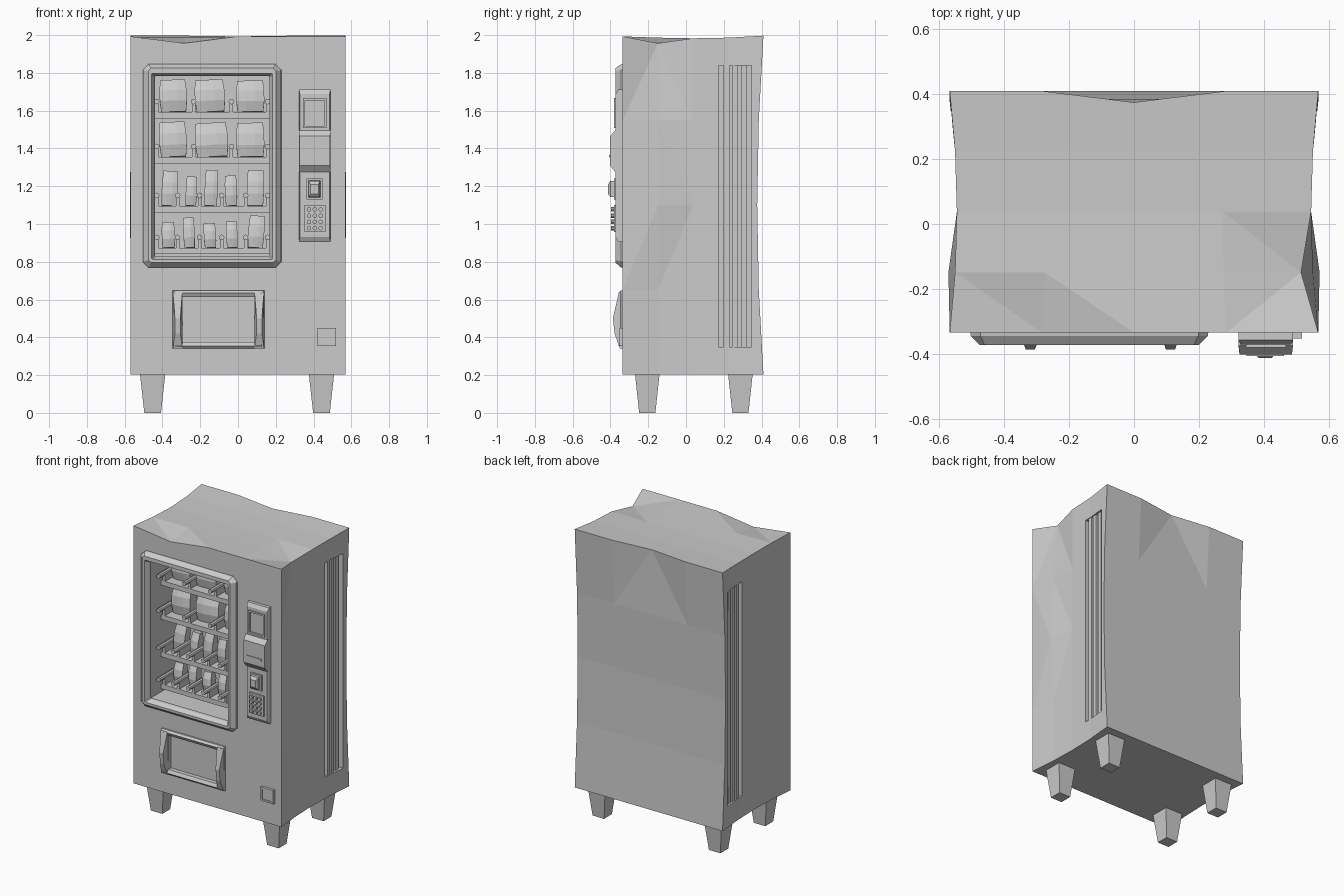
import bpy, bmesh, math, random
from mathutils import Matrix, Vector

random.seed(4)
if "Cube" in bpy.data.objects:
    bpy.data.objects.remove(bpy.data.objects["Cube"])

GREY = 0.6
mat = bpy.data.materials.new("plain_grey")
mat.use_nodes = True
mat.diffuse_color = (GREY, GREY, GREY, 1)
bsdf = next(n for n in mat.node_tree.nodes if n.type == 'BSDF_PRINCIPLED')
bsdf.inputs["Base Color"].default_value = (GREY, GREY, GREY, 1)
bsdf.inputs["Roughness"].default_value = 0.8


def finish(name, bm):
    bmesh.ops.recalc_face_normals(bm, faces=bm.faces)
    me = bpy.data.meshes.new(name)
    bm.to_mesh(me)
    bm.free()
    me.materials.append(mat)
    ob = bpy.data.objects.new(name, me)
    bpy.context.collection.objects.link(ob)
    return ob


def box(name, x, y, z, taper=1.0):
    """Box from (min, max) pairs; taper scales its lower end."""
    bm = bmesh.new()
    bmesh.ops.create_cube(bm, size=1)
    for v in bm.verts:
        k = taper if v.co.z < 0 else 1
        v.co = [(a + b) / 2 + c * (b - a) * s
                for (a, b), c, s in zip((x, y, z), v.co, (k, k, 1))]
    return finish(name, bm)


def loft(name, sections, ring=False):
    """Skin of (x0, x1, z0, z1, y, corner cut) outlines, nested front to back."""
    bm = bmesh.new()
    loops = []
    for x0, x1, z0, z1, y, c in sections:
        pts = [(x0 + c, z0), (x1 - c, z0), (x1, z0 + c), (x1, z1 - c),
               (x1 - c, z1), (x0 + c, z1), (x0, z1 - c), (x0, z0 + c)]
        loops.append([bm.verts.new((px, y, pz)) for px, pz in pts])
    pairs = list(zip(loops, loops[1:]))
    if ring:
        pairs.append((loops[-1], loops[0]))
    else:
        bm.faces.new(loops[0])
        bm.faces.new(loops[-1])
    for a, b in pairs:
        for i in range(8):
            j = (i + 1) % 8
            bm.faces.new((a[i], a[j], b[j], b[i]))
    bmesh.ops.remove_doubles(bm, verts=bm.verts, dist=0.00005)
    return finish(name, bm)


def cylinder(name, centre, radius, length, sides=10):
    """Cylinder lying along y."""
    bm = bmesh.new()
    m = Matrix.Translation(centre) @ Matrix.Rotation(math.pi / 2, 4, 'X')
    bmesh.ops.create_cone(bm, cap_ends=True, segments=sides, radius1=radius,
                          radius2=radius, depth=length, matrix=m)
    return finish(name, bm)


def carve(ob, cutter):
    mod = ob.modifiers.new("cut", 'BOOLEAN')
    mod.operation = 'DIFFERENCE'
    mod.solver = 'EXACT'
    mod.object = cutter
    bpy.context.view_layer.objects.active = ob
    bpy.ops.object.modifier_apply(modifier=mod.name)
    bpy.data.objects.remove(cutter)


# Cabinet: warped box with pinched sides, hollow back and dented top edges
bm = bmesh.new()
bmesh.ops.create_cube(bm, size=2)
bmesh.ops.subdivide_edges(bm, edges=bm.edges, cuts=3, use_grid_fill=True)
for v in bm.verts:
    u, w, t = v.co
    x = u * (0.568 - 0.022 * (1 - w * w))
    y = 0.0375 + w * 0.3725
    z = 1.1 + t * 0.897
    if w > 0.9:
        y -= 0.033 * (1 - t * t)
    if t > 0.9:
        z -= 0.014 * (1 - w * w)
        if w < -0.9:
            z -= 0.004
            if abs(u + 0.5) < 0.1:
                z -= 0.036
        if u > 0.9 and abs(w + 0.5) < 0.1:
            x, z = 0.515, 1.957
        if w > 0.9 and abs(u) < 0.1:
            y, z = 0.375, 1.993
    if abs(u) > 0.9 and abs(w + 0.5) < 0.1 and abs(t) < 0.2:
        x = u * 0.572
    v.co = (x, y, z)
bmesh.ops.triangulate(bm, faces=bm.faces)
cabinet = finish("cabinet", bm)
carve(cabinet, box("display_cutter", (-0.455, 0.182), (-0.45, 0.0), (0.815, 1.795)))
carve(cabinet, box("hatch_cutter", (-0.294, 0.087), (-0.45, -0.315), (0.376, 0.613)))

# Side vents with upright slats
for s, side in ((1, "left"), (-1, "right")):
    def span(a, b):
        return tuple(sorted((s * a, s * b)))
    carve(cabinet, box("vent_cutter", span(0.52, 0.7), (0.172, 0.347), (0.35, 1.84)))
    for y in (0.214, 0.26, 0.306):
        box(f"{side}_vent_slat", span(0.515, 0.547), (y - 0.015, y + 0.015), (0.345, 1.845))

# Legs
for x in (-0.452, 0.442):
    for y in (-0.205, 0.288):
        box("leg", (x - 0.068, x + 0.068), (y - 0.066, y + 0.066), (0, 0.215), 0.65)

# Display window frame
loft("window_frame", [
    (-0.505, 0.23, 0.767, 1.847, -0.325, 0.03),
    (-0.503, 0.228, 0.77, 1.845, -0.345, 0.03),
    (-0.475, 0.2, 0.795, 1.825, -0.373, 0.015),
    (-0.457, 0.183, 0.812, 1.798, -0.373, 0.005),
    (-0.44, 0.167, 0.828, 1.783, -0.345, 0.005),
    (-0.44, 0.167, 0.828, 1.783, -0.325, 0.005)], ring=True)


def packet(x, z0, width, height, depth, tilt, lean):
    """Soft packet, fat in the middle and thin at its top and bottom."""
    bm = bmesh.new()
    bmesh.ops.create_cube(bm, size=2)
    bmesh.ops.subdivide_edges(bm, edges=bm.edges, cuts=2, use_grid_fill=True)
    for v in bm.verts:
        u, w, t = v.co
        v.co = (u * width / 2 * (1 - 0.1 * t * t),
                w * depth / 2 * (1.1 - 0.5 * t * t) * (1 - 0.2 * u * u),
                (t + 1) * height / 2)
    turn = Matrix.Rotation(tilt, 4, 'Y') @ Matrix.Rotation(lean, 4, 'X')
    bm.transform(Matrix.Translation(Vector((x, -0.11, z0))) @ turn)
    finish("packet", bm)


# Shelves with divider rails; each packet is (x, width, height)
wide = (-0.43, -0.235, -0.035, 0.157)
narrow = (-0.43, -0.32, -0.203, -0.087, 0.04, 0.157)
rows = [
    (1.592, wide, [(-0.34, 0.145, 0.17), (-0.145, 0.16, 0.17), (0.066, 0.15, 0.165)]),
    (1.354, wide, [(-0.34, 0.145, 0.185), (-0.135, 0.175, 0.18), (0.066, 0.15, 0.18)]),
    (1.095, narrow, [(-0.367, 0.085, 0.185), (-0.25, 0.06, 0.155), (-0.145, 0.07, 0.19),
                     (-0.034, 0.065, 0.16), (0.092, 0.09, 0.19)]),
    (0.873, narrow, [(-0.367, 0.07, 0.135), (-0.256, 0.06, 0.16), (-0.145, 0.065, 0.13),
                     (-0.03, 0.06, 0.14), (0.092, 0.085, 0.17)]),
]
for top, rails, packets in rows:
    box("shelf", (-0.45, 0.175), (-0.2, 0.005), (top - 0.033, top))
    for x in rails:
        cylinder("rail", (x, -0.13, top + 0.056), 0.015, 0.26, 8)
        box("rail_fin", (x - 0.009, x + 0.009), (-0.2, 0.0), (top - 0.005, top + 0.05))
    for x, width, height in packets:
        depth = 0.09 if width > 0.1 else 0.07
        packet(x, top, width, height, depth, random.uniform(-0.07, 0.07), -0.12)

# Collection hatch: frame, flap and pointed side cheeks
loft("hatch_frame", [
    (-0.347, 0.14, 0.339, 0.65, -0.325, 0),
    (-0.345, 0.138, 0.342, 0.648, -0.345, 0),
    (-0.33, 0.123, 0.355, 0.635, -0.357, 0),
    (-0.294, 0.087, 0.376, 0.613, -0.345, 0),
    (-0.294, 0.087, 0.376, 0.613, -0.325, 0)], ring=True)
for x0, x1 in ((-0.345, -0.294), (0.087, 0.138)):
    bm = bmesh.new()
    profile = [(-0.33, 0.342), (-0.35, 0.342), (-0.378, 0.42), (-0.387, 0.5),
               (-0.355, 0.64), (-0.33, 0.648)]
    mid = (x0 + x1) / 2
    ends = [[bm.verts.new((mid + (x - mid) * (0.55 if y < -0.36 else 1), y, z))
             for y, z in profile] for x in (x0, x1)]
    for e in ends:
        bm.faces.new(e)
    for i in range(6):
        j = (i + 1) % 6
        bm.faces.new((ends[0][i], ends[0][j], ends[1][j], ends[1][i]))
    finish("hatch_cheek", bm)

# Payment panel with screen bezel, card reader, coin button and keypad
loft("payment_panel", [
    (0.322, 0.49, 0.905, 1.712, -0.325, 0),
    (0.322, 0.49, 0.905, 1.712, -0.358, 0),
    (0.328, 0.484, 0.93, 1.688, -0.372, 0)])
loft("screen_bezel", [
    (0.345, 0.468, 1.508, 1.667, -0.365, 0),
    (0.345, 0.468, 1.508, 1.667, -0.38, 0),
    (0.355, 0.458, 1.52, 1.655, -0.38, 0),
    (0.355, 0.458, 1.52, 1.655, -0.365, 0)], ring=True)
loft("card_reader", [
    (0.322, 0.49, 1.275, 1.495, -0.35, 0),
    (0.322, 0.49, 1.275, 1.495, -0.375, 0),
    (0.325, 0.487, 1.31, 1.465, -0.402, 0)])
box("card_slot", (0.347, 0.463), (-0.407, -0.395), (1.352, 1.366))
loft("coin_bezel", [
    (0.362, 0.447, 1.13, 1.24, -0.365, 0),
    (0.362, 0.447, 1.13, 1.24, -0.382, 0),
    (0.372, 0.437, 1.14, 1.23, -0.382, 0),
    (0.372, 0.437, 1.14, 1.23, -0.365, 0)], ring=True)
loft("coin_button", [
    (0.374, 0.435, 1.142, 1.228, -0.365, 0),
    (0.374, 0.435, 1.142, 1.228, -0.4, 0),
    (0.384, 0.425, 1.16, 1.21, -0.413, 0)])
box("keypad", (0.352, 0.463), (-0.382, -0.365), (0.958, 1.1))
for i in range(3):
    for j in range(4):
        cylinder("key", (0.376 + i * 0.031, -0.386, 0.978 + j * 0.033), 0.012, 0.022)

# Lock plate
loft("lock_plate", [
    (0.42, 0.518, 0.354, 0.45, -0.325, 0),
    (0.42, 0.518, 0.354, 0.45, -0.353, 0),
    (0.432, 0.506, 0.366, 0.438, -0.353, 0),
    (0.432, 0.506, 0.366, 0.438, -0.346, 0)])
